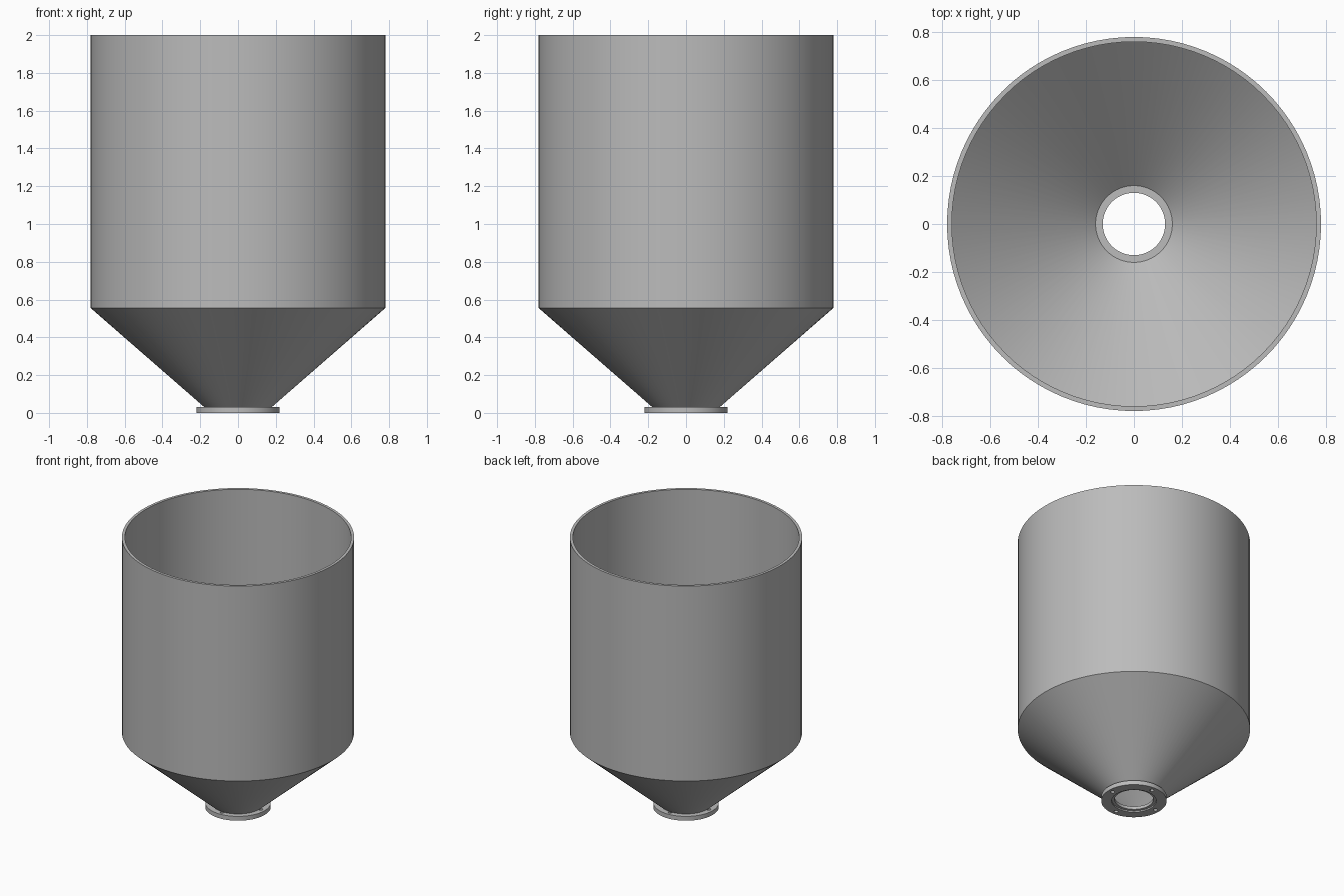
import bpy, bmesh
from math import cos, sin, pi, radians

if "Cube" in bpy.data.objects:
    bpy.data.objects.remove(bpy.data.objects["Cube"], do_unlink=True)

SEGMENTS = 96

# One plain grey metal
steel = bpy.data.materials.new("grey_steel")
steel.use_nodes = True
steel.diffuse_color = (0.5, 0.5, 0.5, 1)
steel.node_tree.nodes["Principled BSDF"].inputs["Base Color"].default_value = steel.diffuse_color


def lathe(name, profile):
    """Revolve a closed (radius, height) profile around z."""
    bm = bmesh.new()
    rings = [[bm.verts.new((r * cos(2 * pi * i / SEGMENTS), r * sin(2 * pi * i / SEGMENTS), z))
              for i in range(SEGMENTS)] for r, z in profile]
    for k, ring in enumerate(rings):
        after = rings[(k + 1) % len(rings)]
        for i in range(SEGMENTS):
            j = (i + 1) % SEGMENTS
            bm.faces.new((ring[i], ring[j], after[j], after[i]))
    bmesh.ops.recalc_face_normals(bm, faces=bm.faces)
    mesh = bpy.data.meshes.new(name)
    bm.to_mesh(mesh)
    bm.free()
    obj = bpy.data.objects.new(name, mesh)
    bpy.context.collection.objects.link(obj)
    mesh.materials.append(steel)
    return obj


def activate(obj):
    bpy.ops.object.select_all(action='DESELECT')
    obj.select_set(True)
    bpy.context.view_layer.objects.active = obj


FLANGE_TOP = 0.032

# Thin-walled cylinder running down into a cone
hopper = lathe("hopper_shell", [
    (0.18, FLANGE_TOP), (0.78, 0.555), (0.78, 2.0),
    (0.76, 2.0), (0.76, 0.562), (0.16, FLANGE_TOP)])

# Outlet flange with a shallow recess around the bore
flange = lathe("outlet_flange", [
    (0.15, 0), (0.22, 0), (0.22, FLANGE_TOP),
    (0.13, FLANGE_TOP), (0.13, 0.01), (0.15, 0.01)])

# Four bolt holes through the flange
for n in range(4):
    angle = n * pi / 2
    bpy.ops.mesh.primitive_cylinder_add(
        vertices=24, radius=0.014, depth=0.2,
        location=(0.187 * cos(angle), 0.187 * sin(angle), 0))
    cutter = bpy.context.object
    cutter.name = "bolt_hole_cutter"
    cutter.hide_render = True
    activate(flange)
    cut = flange.modifiers.new("bolt_hole", 'BOOLEAN')
    cut.operation = 'DIFFERENCE'
    cut.solver = 'EXACT'
    cut.object = cutter
    bpy.ops.object.modifier_apply(modifier=cut.name)
    bpy.data.objects.remove(cutter, do_unlink=True)

# Smooth walls, crisp rims
for obj in (hopper, flange):
    activate(obj)
    bpy.ops.object.shade_smooth_by_angle(angle=radians(30))
